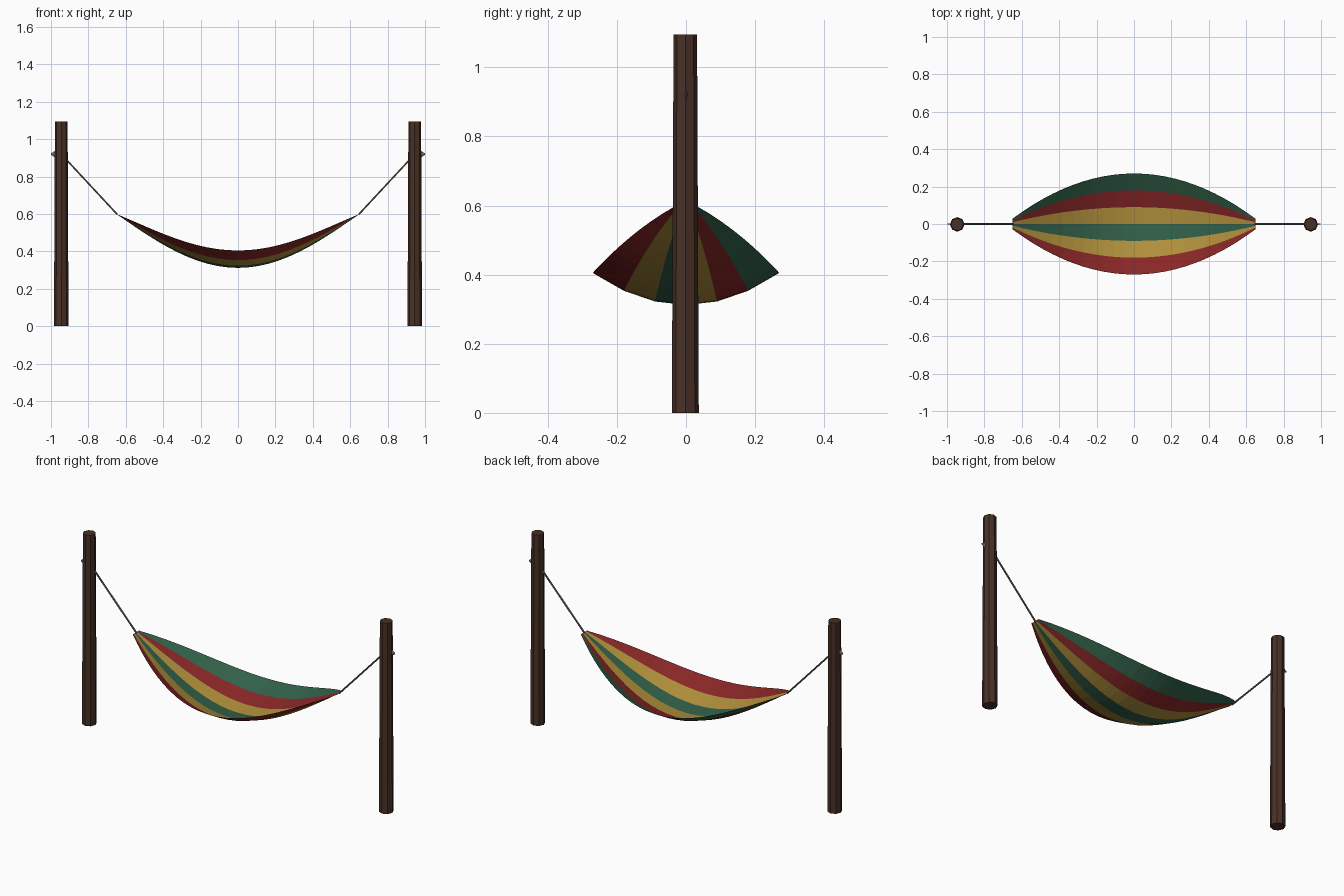
import bpy, bmesh, math
from mathutils import Vector

cube = bpy.data.objects.get("Cube")
if cube:
    bpy.data.objects.remove(cube, do_unlink=True)


def material(name, rgb):
    m = bpy.data.materials.new(name)
    m.use_nodes = True
    color = (*rgb, 1)
    m.diffuse_color = color
    m.node_tree.nodes["Principled BSDF"].inputs["Base Color"].default_value = color
    return m


red = material("red cloth", (0.25, 0.02, 0.02))
yellow = material("yellow cloth", (0.44, 0.28, 0.045))
green = material("green cloth", (0.032, 0.12, 0.068))
wood = material("dark wood", (0.065, 0.03, 0.02))
rope_grey = material("rope", (0.16, 0.14, 0.11))


def finish(name, bm, materials):
    mesh = bpy.data.meshes.new(name)
    bm.to_mesh(mesh)
    bm.free()
    for m in materials:
        mesh.materials.append(m)
    obj = bpy.data.objects.new(name, mesh)
    bpy.context.collection.objects.link(obj)
    return obj


def rod(name, start, end, r1, r2, sides, mat):
    """Tapered rod between two points."""
    start, end = Vector(start), Vector(end)
    bm = bmesh.new()
    bmesh.ops.create_cone(bm, cap_ends=True, segments=sides, radius1=r1,
                          radius2=r2, depth=(end - start).length)
    obj = finish(name, bm, [mat])
    obj.location = (start + end) / 2
    obj.rotation_mode = 'QUATERNION'
    obj.rotation_quaternion = Vector((0, 0, 1)).rotation_difference(end - start)
    return obj


# Cloth sling: sagging, curved across, gathered at both ends
LENGTH, STRIPES, STEPS = 0.65, 6, 24
stripe_order = [0, 1, 2, 1, 0, 2]
bm = bmesh.new()
rows = []
for i in range(STEPS + 1):
    u = 2 * i / STEPS - 1
    half = 0.028 + 0.242 * (1 - u * u)
    bottom = 0.6 - 0.288 * math.cos(u * math.pi / 2)
    lift = 0.093 * (half - 0.028) / 0.242
    row = []
    for j in range(STRIPES + 1):
        v = 2 * j / STRIPES - 1
        row.append(bm.verts.new((u * LENGTH, v * half, bottom + lift * v * v)))
    rows.append(row)
for a, b in zip(rows, rows[1:]):
    for j in range(STRIPES):
        face = bm.faces.new((a[j], b[j], b[j + 1], a[j + 1]))
        face.material_index = stripe_order[j]
finish("hammock_cloth", bm, [red, yellow, green])

# Posts, ropes and rope ends on each side
for side, s in (("left", 1), ("right", -1)):
    x = s * 0.945
    rod(side + "_post", (x, -0.002, 0), (x, -0.002, 1.095), 0.039, 0.034, 8, wood)
    rod(side + "_rope", (s * 0.645, 0, 0.597), (x, 0, 0.92), 0.005, 0.005, 6, rope_grey)
    tip = rod(side + "_rope_end", (s * 0.965, 0, 0.92), (s, 0, 0.92), 0.025, 0.004, 4, rope_grey)
    # flatten the rope end sideways
    for vert in tip.data.vertices:
        vert.co.y *= 0.25
